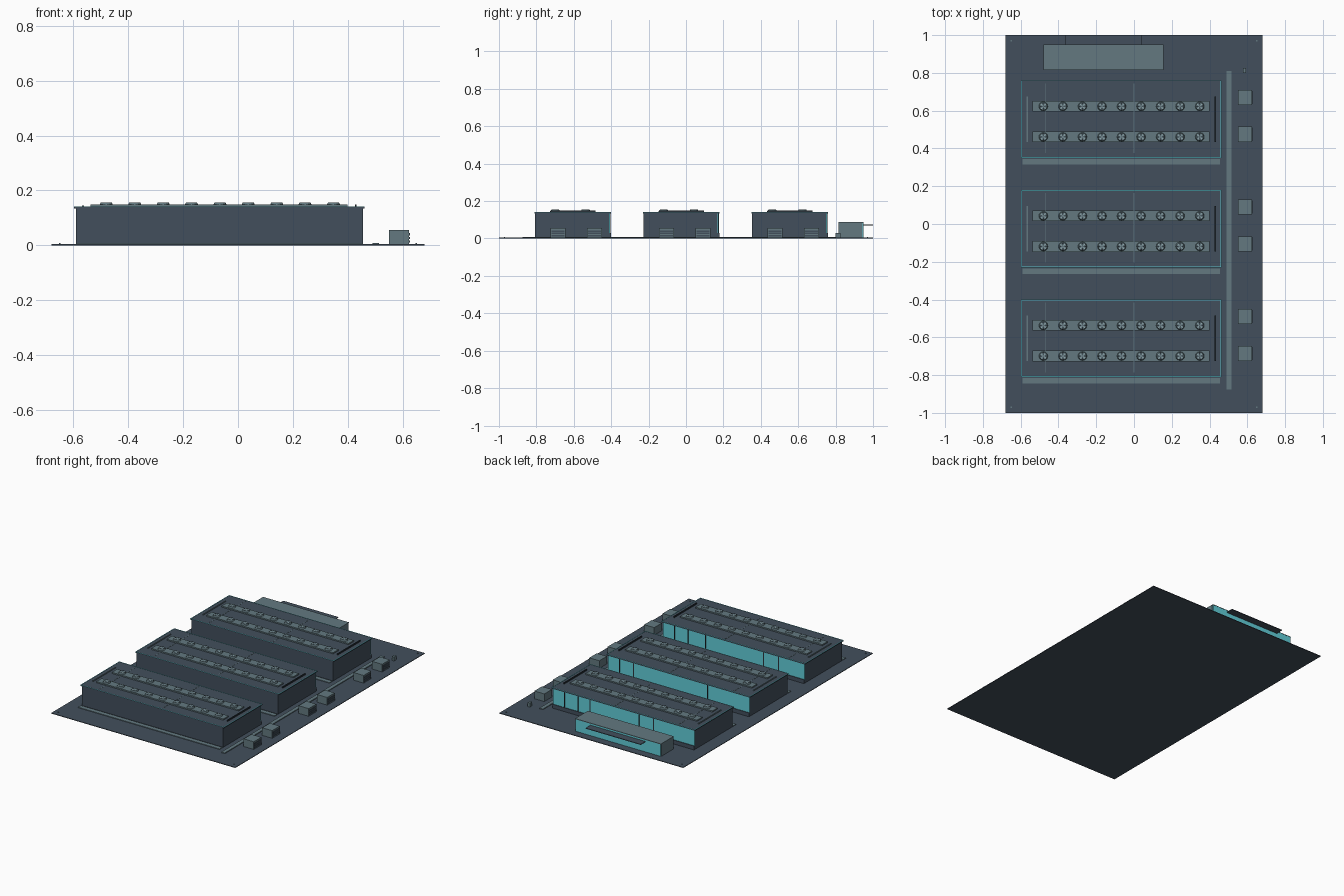
import bpy, bmesh, math
from mathutils import Matrix, Vector

cube = bpy.data.objects.get("Cube")
if cube:
    bpy.data.objects.remove(cube, do_unlink=True)


def linear(c):
    c /= 255
    return c / 12.92 if c < 0.04045 else ((c + 0.055) / 1.055) ** 2.4


def material(name, *rgb):
    mat = bpy.data.materials.new(name)
    colour = [linear(c) for c in rgb] + [1]
    mat.diffuse_color = colour
    mat.use_nodes = True
    mat.node_tree.nodes["Principled BSDF"].inputs["Base Color"].default_value = colour
    return mat


SLATE = material("slate", 66, 79, 92)
GREY = material("blue_grey", 99, 121, 128)
PALE = material("pale_grey", 150, 174, 180)
TEAL = material("teal_glass", 98, 207, 218)
DARK = material("dark_metal", 40, 49, 57)


def finish(name, bm, *mats):
    mesh = bpy.data.meshes.new(name)
    bm.to_mesh(mesh)
    bm.free()
    for mat in mats:
        mesh.materials.append(mat)
    obj = bpy.data.objects.new(name, mesh)
    bpy.context.collection.objects.link(obj)
    return obj


def add_box(bm, x, y, z):
    """Box from (min, max) pairs."""
    size = [b - a for a, b in (x, y, z)]
    mid = [(a + b) / 2 for a, b in (x, y, z)]
    bmesh.ops.create_cube(bm, size=1, matrix=Matrix.Translation(mid) @ Matrix.Diagonal(size + [1]))


def boxes(name, mat, *items):
    bm = bmesh.new()
    for item in items:
        add_box(bm, *item)
    return finish(name, bm, mat)


def around(c, half):
    return (c - half, c + half)


# Site slab, corner pegs and service duct
G = 0.004
boxes("ground_slab", SLATE, ((-0.68, 0.68), (-1, 1), (0, G)))
boxes("corner_pegs", GREY, *[(around(x, 0.003), around(y, 0.003), (G, 0.008))
                             for x in (-0.65, 0.65) for y in (-0.97, 0.97)])
boxes("service_duct", GREY, ((0.49, 0.515), (-0.875, 0.81), (G, 0.009)))
boxes("service_post", GREY, (around(0.585, 0.008), (0.8, 0.825), (G, 0.03)))


def fan(bm, x, y, z):
    """Low tapered housing with dark and pale blades on top."""
    bmesh.ops.create_cone(bm, cap_ends=True, segments=12, radius1=0.024, radius2=0.02,
                          depth=0.008, matrix=Matrix.Translation((x, y, z + 0.004)))
    for i in range(8):
        a = math.tau * i / 8
        pts = [(0.003, a), (0.018, a - 0.15), (0.018, a + 0.25)]
        verts = [bm.verts.new(Vector((x + r * math.cos(t), y + r * math.sin(t), z + 0.0088)))
                 for r, t in pts]
        bm.faces.new(verts).material_index = 1 + i % 2


def hall(label, y0, mullions):
    y1 = y0 + 0.41
    mid = (y0 + y1) / 2
    X = (-0.59, 0.455)
    boxes(label + "_walls", SLATE, (X, (y0 + 0.004, y1 - 0.012), (G, 0.134)))
    boxes(label + "_rear_plinth", SLATE, (X, (y1 - 0.012, y1 - 0.002), (G, 0.03)))
    boxes(label + "_rear_glass", TEAL, (X, (y1 - 0.012, y1 - 0.006), (0.03, 0.134)))
    boxes(label + "_mullions", DARK, *[(around(x, 0.003), (y1 - 0.006, y1 - 0.004), (0.03, 0.134))
                                       for x in mullions])
    boxes(label + "_front_kerb", GREY, (X, (y0 - 0.035, y0 - 0.005), (G, 0.008)))

    # Roof with thin teal edge trim
    R = (-0.598, 0.462)
    top = 0.14
    boxes(label + "_roof", SLATE, (R, (y0, y1), (0.134, top)))
    t = 0.004
    trim = (top, top + 0.001)
    boxes(label + "_roof_trim", TEAL,
          (R, (y0, y0 + t), trim), (R, (y1 - t, y1), trim),
          ((R[0], R[0] + t), (y0 + t, y1 - t), trim),
          ((R[1] - t, R[1]), (y0 + t, y1 - t), trim))
    boxes(label + "_roof_seams", GREY, *[(around(x, 0.002), (y0 + 0.025, y1 - 0.015), trim)
                                         for x in (-0.47, 0)])

    # Cooling trays, end screens and fans
    rows = (mid - 0.094, mid + 0.068)
    boxes(label + "_cooling_trays", GREY, *[((-0.537, 0.4), around(y, 0.028), (top, 0.148)) for y in rows])
    boxes(label + "_left_screen", DARK, (around(0.43, 0.003), around(mid, 0.12), (top, 0.149)))
    boxes(label + "_right_screen", GREY, (around(-0.565, 0.003), around(mid, 0.12), (top, 0.145)))
    bm = bmesh.new()
    for y in rows:
        for i in range(9):
            fan(bm, -0.48 + i * 0.1035, y, 0.148)
    finish(label + "_fans", bm, GREY, DARK, PALE)

    # Pair of generators beside the hall
    for n, y in enumerate((mid - 0.08, mid + 0.115)):
        name = f"{label}_generator_{n + 1}"
        boxes(name, GREY, ((0.55, 0.624), around(y, 0.04), (G, 0.055)))
        boxes(name + "_louvres", SLATE, *[((0.624, 0.627), around(y, 0.035), around(z, 0.004))
                                          for z in (0.014, 0.027, 0.04)])


hall("front_hall", -0.81, (0.37, 0.27, 0.14, -0.29, -0.4))
hall("middle_hall", -0.23, (0.37, 0.265, -0.28))
hall("rear_hall", 0.35, (0.37, 0.27, 0.18, -0.18, -0.29))

# Office with glazed rear under a flush roof, and an entrance canopy
boxes("office", GREY, ((-0.48, 0.155), (0.815, 0.943), (G, 0.084)))
boxes("office_roof", GREY, ((-0.48, 0.155), (0.815, 0.95), (0.084, 0.088)))
boxes("office_glass", TEAL, ((-0.476, 0.151), (0.943, 0.949), (G, 0.084)))
boxes("office_canopy", SLATE, ((-0.365, 0.042), (0.949, 1.0), (0.07, 0.074)))
